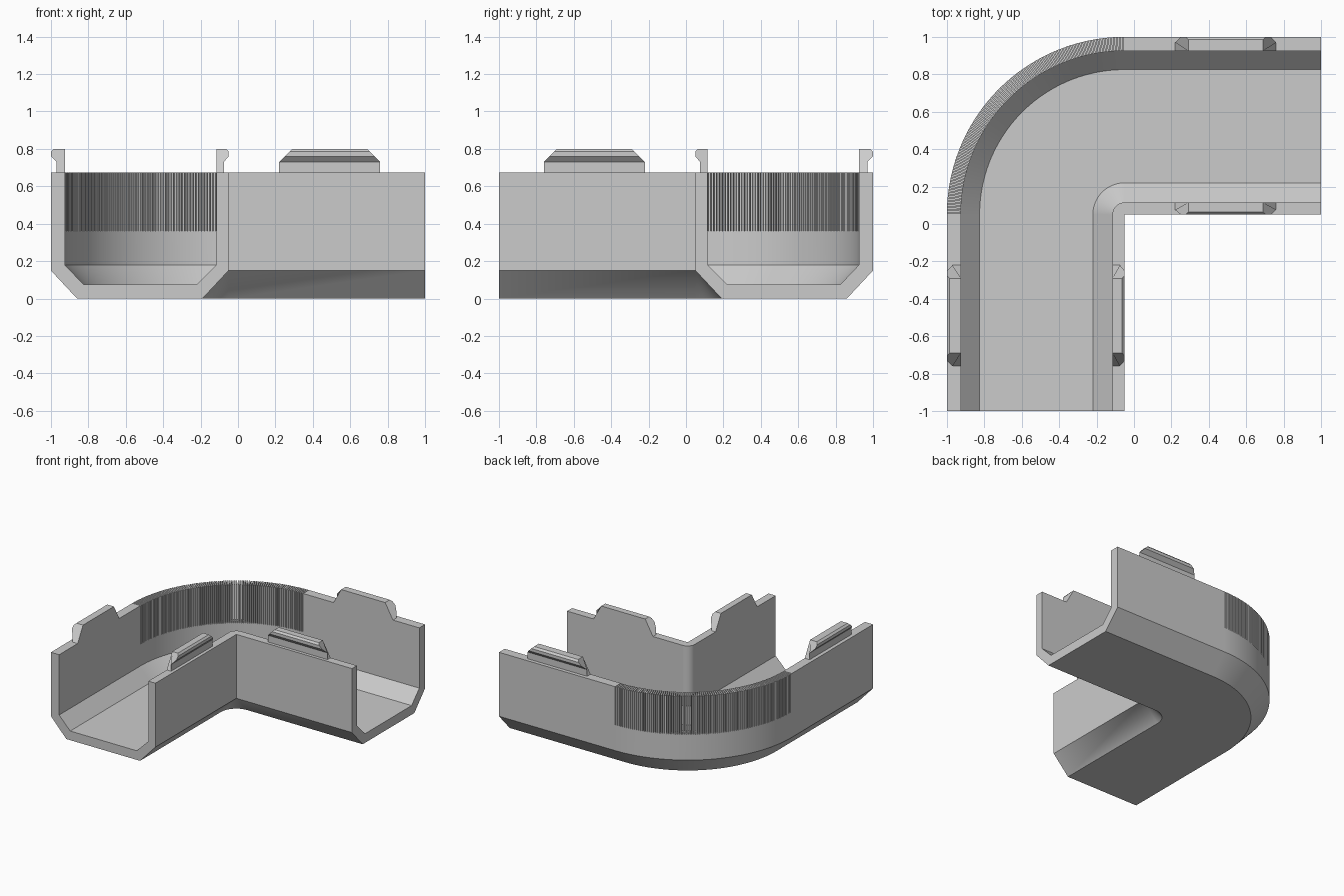
import bpy, bmesh
from math import sin, cos, radians

cube = bpy.data.objects.get("Cube")
if cube:
    bpy.data.objects.remove(cube, do_unlink=True)

grey = bpy.data.materials.new("light grey plastic")
grey.use_nodes = True
GREY = (0.6, 0.6, 0.6, 1)
grey.diffuse_color = GREY
grey.node_tree.nodes["Principled BSDF"].inputs["Base Color"].default_value = GREY

BEND = (-0.05, 0.05)      # centre of the bend, also the sharp inner corner
TOP, SLIT_Z = 0.675, 0.36
SLITS, GAP = 90, 0.3      # slit count, share of each pitch that is open


def finish(name, bm):
    bmesh.ops.remove_doubles(bm, verts=bm.verts, dist=1e-5)
    bmesh.ops.recalc_face_normals(bm, faces=bm.faces)
    mesh = bpy.data.meshes.new(name)
    bm.to_mesh(mesh)
    bm.free()
    mesh.materials.append(grey)
    obj = bpy.data.objects.new(name, mesh)
    bpy.context.collection.objects.link(obj)
    return obj


def station(x, y, degrees, section):
    """Section points (distance from inner corner, height) set in the world."""
    c, s = cos(radians(degrees)), sin(radians(degrees))
    return [(x + r * c, y + r * s, z) for r, z in section]


# Channel: one section swept along an arm, round the bend, along the other arm
section = [(0.95, SLIT_Z), (0.95, TOP), (0.875, TOP), (0.875, SLIT_Z),
           (0.875, 0.18), (0.775, 0.075), (0.17, 0.075), (0.065, 0.18),
           (0.065, TOP), (0, TOP), (0, 0.15), (0.14, 0), (0.81, 0), (0.95, 0.15)]
n = len(section)
stops = [(1, BEND[1], 90), (*BEND, 90)]
pitch = 90 / SLITS
for i in range(SLITS):
    mid = 90 + (i + 0.5) * pitch
    stops += [(*BEND, mid - pitch * GAP / 2), (*BEND, mid + pitch * GAP / 2)]
stops += [(*BEND, 180), (BEND[0], -1, 180)]

bm = bmesh.new()
rings = [[bm.verts.new(p) for p in station(*stop, section)] for stop in stops]
for i, (a, b) in enumerate(zip(rings, rings[1:])):
    is_slit = i % 2 == 0 and 0 < i < len(rings) - 2
    for k in range(3 if is_slit else 0, n):
        j = (k + 1) % n
        bm.faces.new((a[k], a[j], b[j], b[k]))
    if is_slit:           # slit floor and its two side walls
        bm.faces.new((a[0], a[3], b[3], b[0]))
        bm.faces.new(a[:4])
        bm.faces.new(b[:4])
bm.faces.new(rings[0])
bm.faces.new(rings[-1])
channel = finish("bent_channel", bm)
bpy.ops.object.select_all(action='DESELECT')
channel.select_set(True)
bpy.context.view_layer.objects.active = channel
bpy.ops.object.shade_smooth_by_angle(angle=radians(25))

# Snap clips: hooked section, ends tapering at 45 degrees above the stem
STEM = 0.73
hook = [(0, TOP), (0.045, TOP), (0.045, STEM), (0.075, 0.76),
        (0.075, 0.785), (0.06, 0.8), (0, 0.8)]


def clip(name, foot, outward, on_right_arm):
    bm = bmesh.new()
    ends = []
    for near in (True, False):
        ring = []
        for u, z in hook:
            inset = max(0, z - STEM)
            d = 0.27 + inset if near else 0.81 - inset
            r = foot + outward * u
            if on_right_arm:
                p = (BEND[0] + d, BEND[1] + r, z)
            else:
                p = (BEND[0] - r, BEND[1] - d, z)
            ring.append(bm.verts.new(p))
        ends.append(ring)
        bm.faces.new(ring)
    a, b = ends
    for k in range(len(hook)):
        j = (k + 1) % len(hook)
        bm.faces.new((a[k], a[j], b[j], b[k]))
    finish(name, bm)


for arm, on_right in (("side_arm", True), ("front_arm", False)):
    clip(arm + "_inner_clip", 0.065, -0.87, on_right)
    clip(arm + "_outer_clip", 0.875, 1, on_right)
